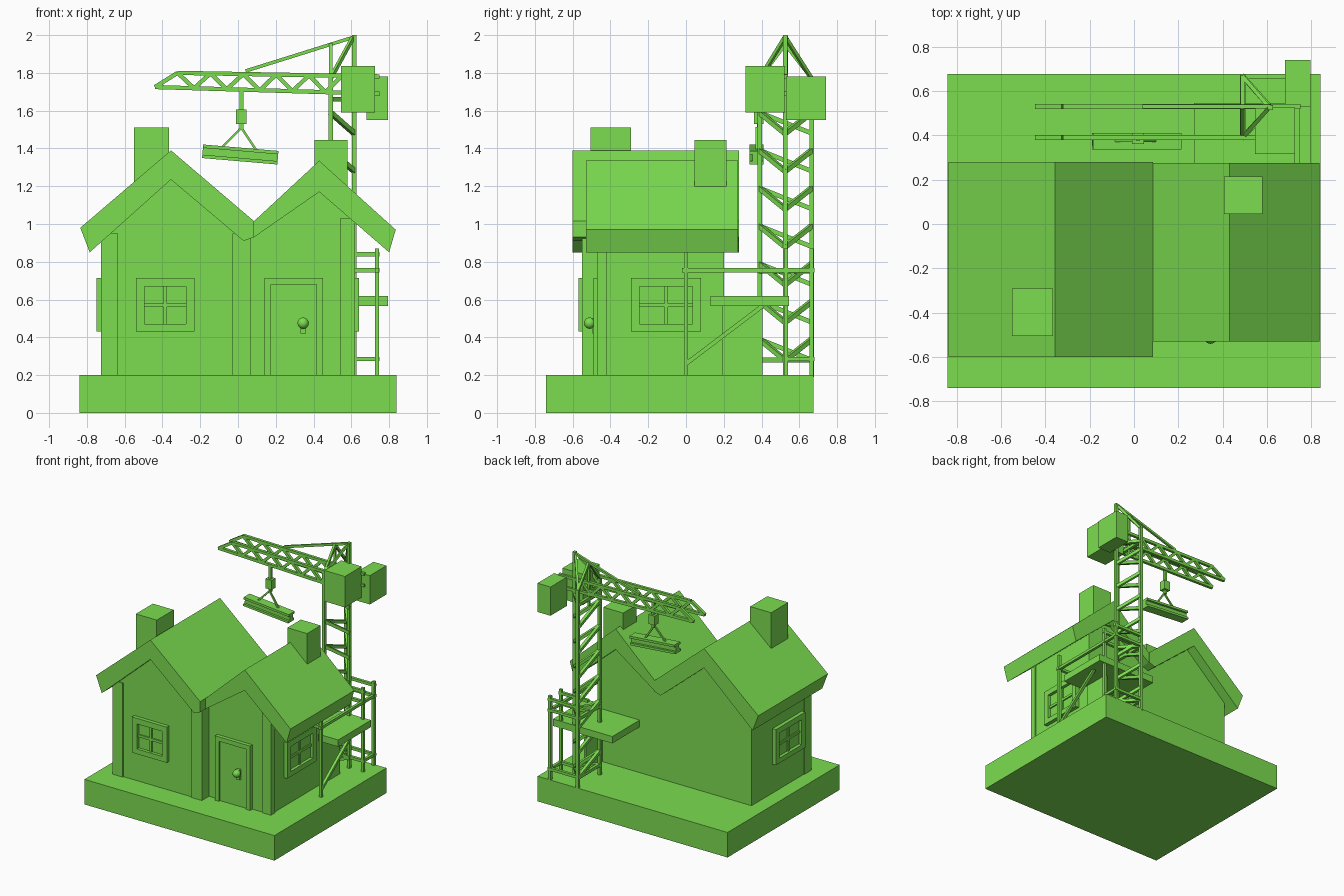
import bpy, bmesh, math
from mathutils import Vector

green = bpy.data.materials.new("green")
green.diffuse_color = (0.2, 0.72, 0.08, 1)


def finish(name, bm):
    bmesh.ops.recalc_face_normals(bm, faces=bm.faces)
    me = bpy.data.meshes.new(name)
    bm.to_mesh(me)
    bm.free()
    me.materials.append(green)
    ob = bpy.data.objects.new(name, me)
    bpy.context.collection.objects.link(ob)
    return ob


def add_box(bm, x0, x1, y0, y1, z0, z1):
    v = bmesh.ops.create_cube(bm, size=1)["verts"]
    bmesh.ops.scale(bm, verts=v, vec=(x1 - x0, y1 - y0, z1 - z0))
    bmesh.ops.translate(bm, verts=v, vec=((x0 + x1) / 2, (y0 + y1) / 2, (z0 + z1) / 2))


def boxes(name, *items):
    bm = bmesh.new()
    for b in items:
        add_box(bm, *b)
    return finish(name, bm)


def bars(name, segs, w=0.022):
    # square bars running between pairs of points
    bm = bmesh.new()
    for a, b in segs:
        a, b = Vector(a), Vector(b)
        d = b - a
        v = bmesh.ops.create_cube(bm, size=1)["verts"]
        bmesh.ops.scale(bm, verts=v, vec=(w, w, d.length))
        up = "X" if abs(d.z) > 0.99 * d.length else "Y"
        if up == "Y":
            bmesh.ops.rotate(bm, verts=v, matrix=d.to_track_quat("Z", "Y").to_matrix())
        bmesh.ops.translate(bm, verts=v, vec=(a + b) / 2)
    return finish(name, bm)


def prism(name, pts, y0, y1):
    # x-z outline extruded along y
    bm = bmesh.new()
    f = bm.faces.new([bm.verts.new((x, y0, z)) for x, z in pts])
    ext = bmesh.ops.extrude_face_region(bm, geom=[f])["geom"]
    vs = [g for g in ext if isinstance(g, bmesh.types.BMVert)]
    bmesh.ops.translate(bm, verts=vs, vec=(0, y1 - y0, 0))
    return finish(name, bm)


def window(name, loc, angle, w=0.31):
    # frame, cross bars and sill, facing -y before rotation
    h, t, d = w / 2, 0.045, 0.03
    ob = boxes(name,
               (-h, -h + t, -d, 0.01, 0.45, 0.715), (h - t, h, -d, 0.01, 0.45, 0.715),
               (-h, h, -d, 0.01, 0.67, 0.715), (-h, h, -d, 0.01, 0.43, 0.47),
               (-0.01, 0.01, -0.015, 0.01, 0.45, 0.7),
               (-h, h, -0.015, 0.01, 0.56, 0.58),
               (-h, h, -0.005, 0.01, 0.45, 0.7))
    ob.location = loc
    ob.rotation_euler.z = angle


# base and walls
boxes("base", (-0.84, 0.84, -0.74, 0.675, 0, 0.2))
prism("left_house_walls", [(-0.72, 0.19), (0.06, 0.19), (0.06, 0.98), (-0.355, 1.3),
                           (-0.72, 0.98)], -0.54, 0.2)
prism("right_house_walls", [(0.03, 0.19), (0.61, 0.19), (0.61, 1.06), (0.43, 1.24),
                            (0.03, 0.95)], -0.46, 0.2)
boxes("corner_posts",
      (-0.725, -0.635, -0.55, -0.46, 0.19, 0.95), (-0.03, 0.065, -0.55, -0.46, 0.19, 0.95),
      (0.54, 0.62, -0.47, -0.42, 0.19, 1.03))
boxes("wall_extension", (0.6, 0.62, 0.19, 0.405, 0.19, 0.57))

# roofs
prism("left_roof", [(-0.835, 0.98), (-0.355, 1.39), (0.085, 1.015), (0.085, 0.93),
                    (0.03, 0.91), (-0.355, 1.235), (-0.785, 0.85)], -0.6, 0.28)
prism("right_roof", [(0.06, 1.0), (0.085, 1.015), (0.43, 1.335), (0.835, 0.97),
                     (0.80, 0.85), (0.43, 1.17), (0.085, 0.93)], -0.53, 0.275)

# chimneys
boxes("left_chimney", (-0.55, -0.365, -0.505, -0.29, 1.1, 1.51))
boxes("right_chimney", (0.405, 0.58, 0.045, 0.215, 1.15, 1.445))

# windows
window("front_window", (-0.385, -0.54, 0), 0)
window("right_window", (0.61, -0.105, 0), math.pi / 2, 0.37)
window("left_window", (-0.72, -0.25, 0), -math.pi / 2, 0.37)

# door and knob
boxes("door_frame", (0.14, 0.175, -0.49, -0.45, 0.19, 0.715), (0.415, 0.45, -0.49, -0.45, 0.19, 0.715),
      (0.14, 0.45, -0.49, -0.45, 0.68, 0.715))
boxes("door", (0.17, 0.42, -0.475, -0.45, 0.19, 0.69))
bpy.ops.mesh.primitive_uv_sphere_add(segments=16, ring_count=10, radius=0.03, location=(0.345, -0.51, 0.475))
bpy.context.object.name = "door_knob"
bpy.context.object.data.materials.append(green)
bpy.ops.object.shade_smooth()
boxes("door_lock_plate", (0.33, 0.36, -0.495, -0.47, 0.42, 0.5))

# triangular crane mast
P = [(0.49, 0.39), (0.615, 0.525), (0.49, 0.665)]
segs = [((*P[0], 0.19), (*P[0], 1.78)), ((*P[1], 0.19), (*P[1], 2.0)), ((*P[2], 0.19), (*P[2], 1.78))]
step = 0.2
for i in range(7):
    z = 0.28 + i * step
    for a, b in ((P[0], P[1]), (P[2], P[1]), (P[0], P[2])):
        segs.append(((*a, z + step * 0.55), (*b, z)))
for z in (0.28, 0.75, 1.66):
    for k in range(3):
        segs.append(((*P[k], z), (*P[k - 1], z)))
bars("crane_mast", segs, 0.024)

# mast head and tie
bars("crane_head", [((0.49, 0.39, 1.77), (0.49, 0.525, 1.95)), ((0.49, 0.665, 1.77), (0.49, 0.525, 1.95)),
                    ((0.49, 0.39, 1.77), (0.61, 0.525, 1.99)), ((0.49, 0.665, 1.77), (0.61, 0.525, 1.99)),
                    ((0.04, 0.53, 1.81), (0.615, 0.53, 1.99)), ((0.49, 0.525, 1.6), (0.49, 0.525, 1.95))], 0.018)

# jib made of two flat trusses
segs = []
for y, x_end in ((0.39, 0.56), (0.53, 0.75)):
    top = lambda x: 1.80 - 0.015 * (x + 0.32) / 0.87
    bot = lambda x: 1.725 - 0.03 * (x + 0.44)
    segs += [((-0.44, y, 1.725), (x_end, y, bot(x_end))), ((-0.32, y, 1.80), (x_end, y, top(x_end))),
             ((-0.44, y, 1.725), (-0.32, y, 1.80))]
    n = 10
    for i in range(n):
        x0, x1 = -0.32 + i * 0.087, -0.32 + (i + 1) * 0.087
        a, b = ((x0, y, top(x0)), (x1, y, bot(x1)))
        if i % 2:
            a, b = ((x0, y, bot(x0)), (x1, y, top(x1)))
        segs.append((a, b))
bars("crane_jib", segs, 0.022)

# cabin and counterweight
boxes("crane_cabin", (0.545, 0.725, 0.315, 0.525, 1.59, 1.837))
boxes("counterweight", (0.68, 0.795, 0.53, 0.74, 1.55, 1.78))

# hoist and slung beam
bars("hoist_cable", [((0.018, 0.385, 1.72), (0.018, 0.385, 1.5))], 0.02)
boxes("hoist_block", (-0.01, 0.045, 0.36, 0.41, 1.53, 1.605))
bars("sling", [((0.018, 0.375, 1.51), (-0.09, 0.375, 1.4)), ((0.018, 0.375, 1.51), (0.1, 0.375, 1.385))], 0.012)
beam = boxes("slung_beam", (-0.2, 0.2, -0.037, 0.037, 0.018, 0.036), (-0.2, 0.2, -0.037, 0.037, -0.036, -0.018),
             (-0.2, 0.2, -0.02, 0.02, -0.02, 0.02))
beam.location = (0.012, 0.373, 1.368)
beam.rotation_euler.y = 0.085

# scaffold with platform
segs = [((0.735, y, 0.19), (0.735, y, 0.87)) for y in (0, 0.53, 0.665)]
segs += [((0.735, -0.02, 0.755), (0.735, 0.68, 0.755)), ((0.735, 0.53, 0.285), (0.735, 0.68, 0.285)),
         ((0.735, 0.0, 0.26), (0.735, 0.41, 0.57))]
for z in (0.285, 0.755, 0.84):
    segs += [((0.49, y, z), (0.75, y, z)) for y in (0.53, 0.665)]
segs.append(((0.61, 0, 0.755), (0.75, 0, 0.755)))
bars("scaffold", segs, 0.022)
boxes("platform", (0.62, 0.795, 0.13, 0.545, 0.565, 0.62), (0.27, 0.63, 0.19, 0.545, 0.565, 0.62))
